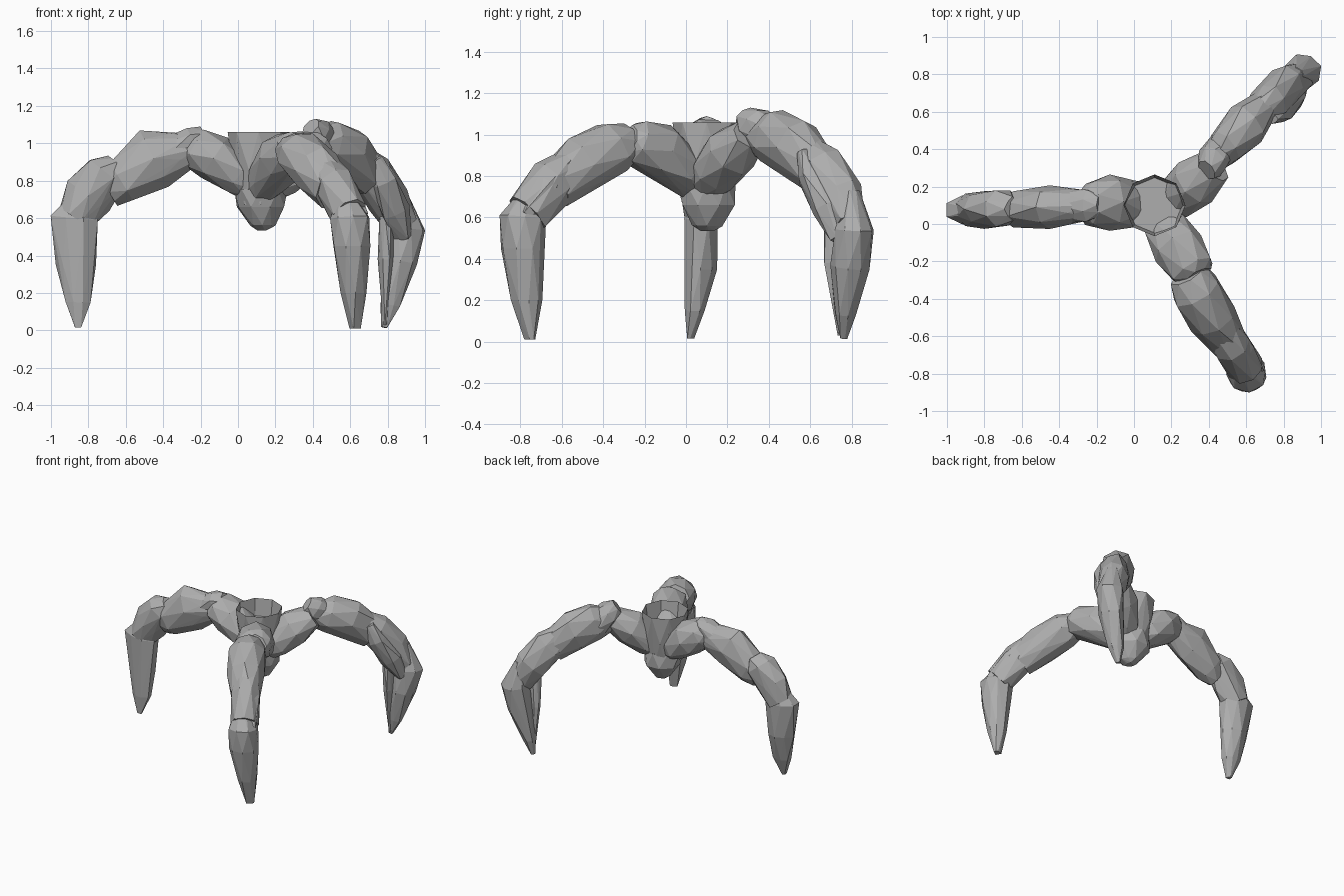
import bpy, bmesh, math, random
from mathutils import Vector

random.seed(4)
stone = bpy.data.materials.new("grey stone")
stone.diffuse_color = (0.42, 0.42, 0.42, 1)


def rock(name, rings, side=None, sides=8, jitter=0.008, recess=None):
    """Faceted convex chunk hulled around rings (x, y, z, lateral radius, other radius)."""
    bm = bmesh.new()
    pts = [Vector(r[:3]) for r in rings]
    axis = (pts[-1] - pts[0]).normalized()
    u = Vector(side).normalized()
    for i, (p, r) in enumerate(zip(pts, rings)):
        t = (pts[min(i + 1, len(pts) - 1)] - pts[max(i - 1, 0)]).normalized()
        t = (t + axis).normalized()
        v = t.cross(u).normalized()
        for k in range(sides):
            a = 2 * math.pi * (k + 0.5 * (i % 2)) / sides
            j = 1 + random.uniform(-1, 1) * jitter / max(r[3], 0.02)
            bm.verts.new(p + (u * math.cos(a) * r[3] + v * math.sin(a) * r[4]) * j)
    res = bmesh.ops.convex_hull(bm, input=bm.verts[:])
    junk = {g for g in res["geom_interior"] + res["geom_unused"]
            if isinstance(g, bmesh.types.BMVert)}
    bmesh.ops.delete(bm, geom=list(junk), context='VERTS')
    bmesh.ops.recalc_face_normals(bm, faces=bm.faces[:])
    if recess:  # hollow out the flat top
        inset, depth, shrink = recess
        top = [f for f in bm.faces if f.normal.z > 0.99]
        bmesh.ops.inset_region(bm, faces=top, thickness=inset, use_even_offset=True)
        c = pts[0]
        for v in {v for f in top for v in f.verts}:
            v.co = Vector((c.x + (v.co.x - c.x) * shrink,
                           c.y + (v.co.y - c.y) * shrink, c.z - depth))
    me = bpy.data.meshes.new(name)
    bm.to_mesh(me)
    bm.free()
    me.materials.append(stone)
    ob = bpy.data.objects.new(name, me)
    bpy.context.collection.objects.link(ob)
    return ob


# Hub: hollow tapering cup over a small bowl
rock("hub_cup", [(.11, .10, 1.06, .165, .165), (.115, .10, .86, .15, .15),
                 (.12, .10, .67, .12, .12)], (1, 0, 0), 8, 0, (.004, .13, .92))
rock("hub_bowl", [(.12, .10, .76, .14, .14), (.12, .11, .66, .13, .13),
                  (.13, .10, .56, .07, .07), (.13, .10, .535, .03, .03)], (1, 0, 0))

# Left leg
s = (0, 1, 0)
rock("left_leg_shoulder", [(.06, .10, .76, .09, .07), (.00, .11, .82, .13, .11),
                           (-.13, .12, .92, .15, .13), (-.24, .11, .98, .12, .11),
                           (-.28, .11, .99, .08, .07)], s)
rock("left_leg_joint", [(-.18, .10, 1.05, .06, .04), (-.24, .10, 1.02, .09, .08),
                        (-.36, .10, .95, .09, .08)], s)
rock("left_leg_upper", [(-.22, .10, .97, .08, .08), (-.32, .10, .95, .10, .11),
                        (-.45, .09, .92, .11, .16), (-.62, .08, .79, .10, .125),
                        (-.69, .08, .74, .06, .08)], s)
rock("left_leg_knee", [(-.65, .08, .90, .06, .05), (-.70, .08, .84, .10, .12),
                       (-.80, .08, .72, .10, .13), (-.87, .075, .60, .09, .10)], s)
rock("left_leg_foot", [(-.81, .08, .75, .04, .04), (-.875, .075, .60, .09, .13),
                       (-.865, .07, .35, .08, .10), (-.855, .045, .15, .055, .065),
                       (-.855, .02, .015, .015, .018)], s)

# Front leg
s = (.86, .5, 0)
rock("front_leg_shoulder", [(.13, .05, .75, .09, .08), (.17, -.01, .82, .12, .11),
                            (.24, -.13, .92, .14, .135), (.32, -.25, .965, .12, .11),
                            (.34, -.28, .97, .08, .08)], s)
rock("front_leg_upper", [(.285, -.27, .97, .10, .09), (.33, -.36, .94, .14, .13),
                         (.42, -.51, .855, .13, .135), (.51, -.64, .75, .10, .115)], s)
rock("front_leg_knee", [(.45, -.52, .87, .08, .09), (.52, -.64, .77, .105, .12),
                        (.60, -.77, .62, .10, .115)], s)
rock("front_leg_shard", [(.53, -.57, .88, .03, .03), (.58, -.67, .76, .07, .06),
                         (.65, -.77, .60, .04, .05)], s)
rock("front_leg_foot", [(.57, -.755, .74, .04, .04), (.60, -.79, .60, .105, .11),
                        (.605, -.795, .45, .105, .10), (.62, -.77, .20, .075, .07),
                        (.63, -.75, .01, .03, .025)], s)

# Back right leg
s = (.65, -.76, 0)
rock("back_leg_shoulder", [(.16, .10, .75, .09, .08), (.23, .14, .82, .12, .11),
                           (.33, .22, .92, .14, .13), (.43, .31, 1.00, .10, .08)], s)
rock("back_leg_joint", [(.39, .29, 1.09, .055, .05), (.42, .34, 1.05, .09, .09),
                        (.47, .41, .98, .08, .09)], s)
rock("back_leg_upper", [(.42, .34, 1.00, .07, .09), (.49, .41, .99, .10, .14),
                        (.60, .53, .94, .12, .145), (.70, .64, .82, .09, .11)], s)
rock("back_leg_shin", [(.63, .57, .93, .07, .09), (.72, .65, .84, .10, .125),
                       (.81, .74, .70, .105, .125), (.88, .79, .57, .08, .09)], s)
rock("back_leg_knee_plate", [(.74, .565, .92, .03, .03), (.77, .61, .80, .08, .07),
                             (.84, .69, .64, .08, .08), (.89, .75, .50, .05, .05)], s)
rock("back_leg_foot", [(.87, .80, .73, .04, .03), (.90, .81, .54, .10, .105),
                       (.875, .79, .36, .09, .09), (.815, .77, .13, .055, .05),
                       (.785, .76, .015, .02, .02)], s)
rock("back_leg_inner_shard", [(.79, .71, .62, .04, .04), (.79, .72, .38, .05, .04),
                              (.785, .75, .03, .015, .012)], s)
